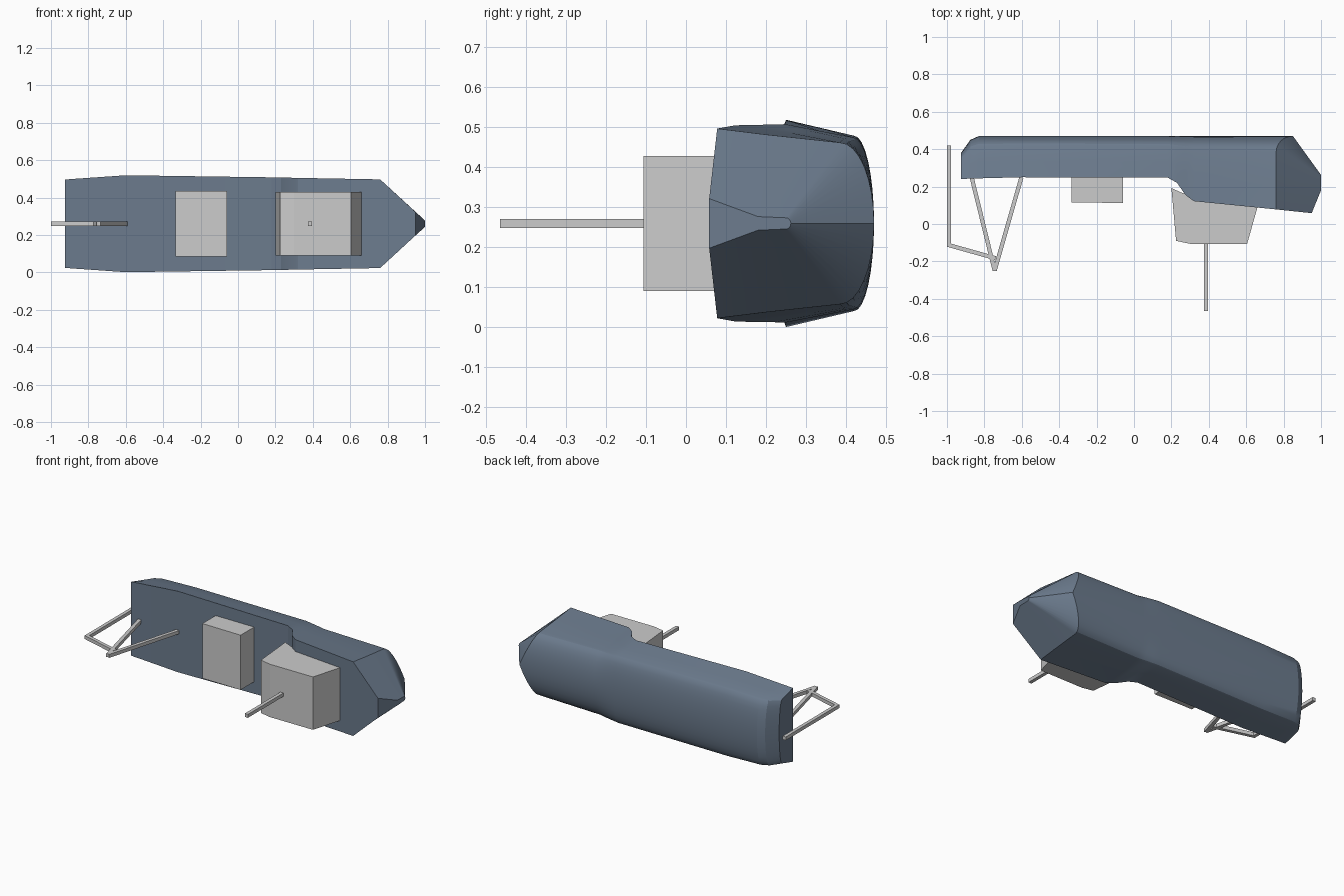
import bpy, bmesh, math
from mathutils import Vector

if "Cube" in bpy.data.objects:
    bpy.data.objects.remove(bpy.data.objects["Cube"])

ZC = 0.26   # the vessel lies on its side: its mid-plane is z = ZC, deck faces -y
ARC = 8     # segments in each half of the rounded bottom

blue = bpy.data.materials.new("hull_blue")
blue.diffuse_color = (0.15, 0.20, 0.27, 1)
blue.use_nodes = True
blue.node_tree.nodes["Principled BSDF"].inputs["Base Color"].default_value = blue.diffuse_color


def finish(name, bm, mat=None):
    bmesh.ops.remove_doubles(bm, verts=bm.verts, dist=0.0005)
    bmesh.ops.recalc_face_normals(bm, faces=bm.faces)
    me = bpy.data.meshes.new(name)
    bm.to_mesh(me)
    bm.free()
    ob = bpy.data.objects.new(name, me)
    bpy.context.collection.objects.link(ob)
    if mat:
        me.materials.append(mat)
    return ob


def station(deck, side, chine, keel):
    """Closed ring from (x, y, half width) points, mirrored about the mid-plane."""
    half = [Vector(deck), Vector(side)]
    c, k = Vector(chine), Vector(keel)
    for i in range(ARC + 1):
        t = math.pi / 2 * i / ARC
        f, s = 1 - math.cos(t), math.sin(t)
        half.append(Vector((c.x + (k.x - c.x) * f,
                            c.y + (k.y - c.y) * s, c.z * math.cos(t))))
    ring = [(p.x, p.y, ZC + p.z) for p in half]
    return ring + [(p.x, p.y, ZC - p.z) for p in reversed(half[:-1])]


def cross(x, deck_y, deck_w, chine_y, chine_w, keel_y):
    side = (x, (deck_y + chine_y) / 2, (deck_w + chine_w) / 2)
    return station((x, deck_y, deck_w), side, (x, chine_y, chine_w), (x, keel_y, 0))


# Hull: stern to bow, with the raised foredeck step near x = 0.25
rings = [
    cross(-0.925, 0.240, 0.236, 0.350, 0.205, 0.380),
    cross(-0.875, 0.243, 0.240, 0.405, 0.210, 0.450),
    cross(-0.83, 0.244, 0.243, 0.418, 0.213, 0.470),
    cross(-0.60, 0.250, 0.259, 0.420, 0.219, 0.470),
    cross(0.18, 0.248, 0.248, 0.418, 0.215, 0.470),
    cross(0.23, 0.220, 0.247, 0.410, 0.213, 0.470),
    cross(0.275, 0.155, 0.246, 0.402, 0.211, 0.470),
    cross(0.32, 0.122, 0.245, 0.392, 0.209, 0.470),
    station((0.76, 0.078, 0.237), (0.76, 0.20, 0.222), (0.76, 0.385, 0.202), (0.85, 0.47, 0)),
    station((0.95, 0.058, 0.062), (1.0, 0.18, 0.017), (1.0, 0.25, 0.014), (1.0, 0.262, 0)),
]
bm = bmesh.new()
loops = [[bm.verts.new(p) for p in r] for r in rings]
n = len(loops[0])
for a, b in zip(loops, loops[1:]):
    for i in range(n):
        j = (i + 1) % n
        bm.faces.new((a[i], a[j], b[j], b[i]))
bm.faces.new(loops[0])
bm.faces.new(loops[-1])
hull = finish("hull", bm, blue)
bpy.context.view_layer.objects.active = hull
hull.select_set(True)
bpy.ops.object.shade_smooth_by_angle(angle=math.radians(20))
hull.select_set(False)


def prism(name, outline, half):
    """Extrude an (x, y) outline across the mid-plane."""
    bm = bmesh.new()
    lo = [bm.verts.new((x, y, ZC - half)) for x, y in outline]
    hi = [bm.verts.new((x, y, ZC + half)) for x, y in outline]
    bm.faces.new(lo)
    bm.faces.new(hi)
    for i in range(len(lo)):
        j = (i + 1) % len(lo)
        bm.faces.new((lo[i], lo[j], hi[j], hi[i]))
    return finish(name, bm)


# Cargo box and wheelhouse
prism("cargo_box", [(-0.333, 0.26), (-0.333, 0.116), (-0.06, 0.112), (-0.06, 0.26)], 0.175)
prism("wheelhouse", [(0.20, 0.192), (0.225, -0.09), (0.30, -0.106), (0.605, -0.106),
                     (0.663, 0.10), (0.26, 0.165)], 0.169)


def bar(name, a, b, r=0.011):
    """Square bar between two (x, y) points on the mid-plane."""
    a, b = Vector(a), Vector(b)
    d = (b - a).normalized() * r
    s = Vector((-d.y, d.x))
    prism(name, [a + s, b + s, b - s, a - s], r)


# Mast and stern lifting frame
bar("mast", (0.385, -0.10), (0.385, -0.465))
bar("frame_leg_aft", (-0.868, 0.25), (-0.745, -0.25))
bar("frame_leg_fore", (-0.602, 0.25), (-0.745, -0.25))
bar("frame_boom", (-0.74, -0.183), (-0.99, -0.113))
bar("hanging_pole", (-0.989, -0.123), (-0.989, 0.42))
